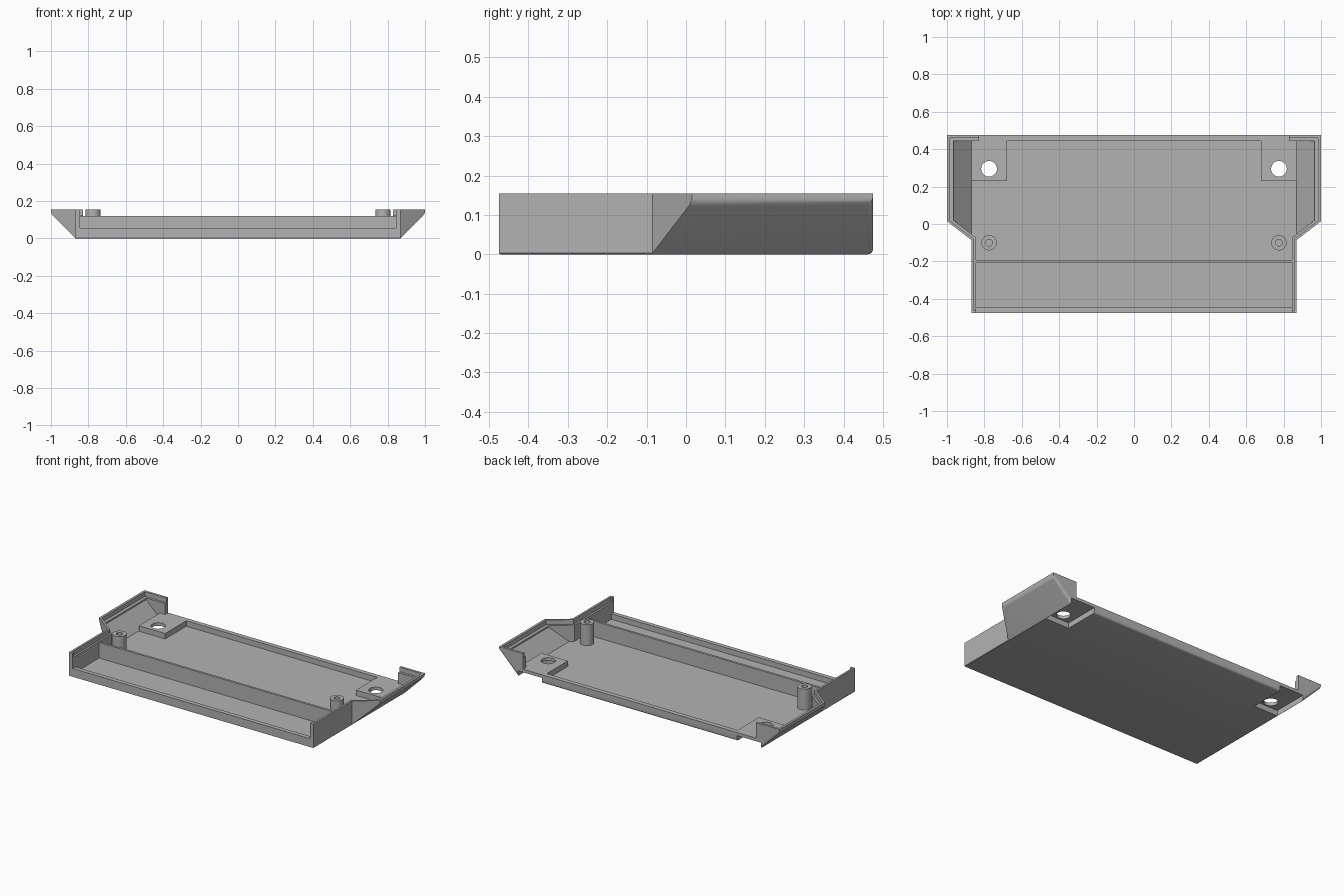
import bpy
import bmesh
import math
from mathutils import Vector

cube = bpy.data.objects.get("Cube")
if cube:
    bpy.data.objects.remove(cube, do_unlink=True)

H = 0.155          # overall height
FLOOR = 0.02       # floor thickness
LIP = 0.055        # height of the low front and back edges
BACK = 0.475       # half depth

grey = bpy.data.materials.new("mid grey plastic")
grey.use_nodes = True
colour = (0.45, 0.45, 0.45, 1)
grey.diffuse_color = colour
grey.node_tree.nodes["Principled BSDF"].inputs["Base Color"].default_value = colour


def add_object(name, bm):
    bmesh.ops.recalc_face_normals(bm, faces=bm.faces)
    mesh = bpy.data.meshes.new(name)
    bm.to_mesh(mesh)
    bm.free()
    mesh.materials.append(grey)
    obj = bpy.data.objects.new(name, mesh)
    bpy.context.collection.objects.link(obj)
    return obj


def prism(name, half, lo, hi, axis="z"):
    """Mirror a half outline in x and extrude it along z or y."""
    outline = half + [(-x, v) for x, v in reversed(half)]
    bm = bmesh.new()
    place = (lambda x, v: (x, v, lo)) if axis == "z" else (lambda x, v: (x, lo, v))
    face = bm.faces.new([bm.verts.new(place(x, v)) for x, v in outline])
    new = bmesh.ops.extrude_face_region(bm, geom=[face])["geom"]
    step = Vector((0, 0, hi - lo)) if axis == "z" else Vector((0, hi - lo, 0))
    bmesh.ops.translate(bm, verts=[g for g in new if isinstance(g, bmesh.types.BMVert)], vec=step)
    return add_object(name, bm)


def box(name, x, y, z):
    bm = bmesh.new()
    bmesh.ops.create_cube(bm, size=1)
    for v in bm.verts:
        v.co = [r[0] if c < 0 else r[1] for c, r in zip(v.co, (x, y, z))]
    return add_object(name, bm)


def cylinder(name, x, y, r, lo, hi):
    bm = bmesh.new()
    bmesh.ops.create_cone(bm, cap_ends=True, segments=40, radius1=r, radius2=r, depth=hi - lo)
    bmesh.ops.translate(bm, verts=bm.verts, vec=(x, y, (lo + hi) / 2))
    return add_object(name, bm)


def combine(obj, tool, operation):
    """Apply a boolean and remove the tool."""
    mod = obj.modifiers.new("cut", "BOOLEAN")
    mod.operation, mod.object, mod.solver = operation, tool, "EXACT"
    deps = bpy.context.evaluated_depsgraph_get()
    mesh = bpy.data.meshes.new_from_object(obj.evaluated_get(deps))
    obj.modifiers.clear()
    obj.data = mesh
    bpy.data.objects.remove(tool, do_unlink=True)


def round_edges(obj, radius, segments, rule):
    bm = bmesh.new()
    bm.from_mesh(obj.data)
    bmesh.ops.dissolve_limit(bm, angle_limit=0.01, verts=bm.verts, edges=bm.edges)
    edges = [e for e in bm.edges if rule(e.verts[0].co, e.verts[1].co)]
    bmesh.ops.bevel(bm, geom=edges, offset=radius, segments=segments, profile=0.5, affect="EDGES")
    bm.to_mesh(obj.data)
    bm.free()


# Outer shell: plan outline limited by a section with sloping wings
tray = prism("tray_shell", [(0.87, -BACK), (0.87, -0.085), (1, 0.015), (1, BACK)], -0.1, 0.3)
combine(tray, prism("section", [(0.867, 0), (0.867 + H, H)], -0.7, 0.7, "y"), "INTERSECT")


def back_or_wing_edge(a, b):
    at_back = min(a.y, b.y) > BACK - 0.001
    flat_bottom = max(a.z, b.z) < 0.001
    slope = abs(a.z - b.z) > 0.1 and abs(a.x - b.x) > 0.1
    wing = min(abs(a.x), abs(b.x)) > 0.999 and abs(a.z - b.z) < 0.001 and a.z < H - 0.01
    return (at_back and (flat_bottom or slope)) or wing


round_edges(tray, 0.014, 5, back_or_wing_edge)
round_edges(tray, 0.005, 2, lambda a, b: max(a.y, b.y) < -BACK + 0.001 and max(a.z, b.z) < 0.001)

# Main cavity and the thinner rim above it
cavity = prism("cavity", [(0.845, -0.447), (0.845, -0.073), (0.965, 0.02), (0.965, 0.445)], 0, 0.3)
combine(cavity, prism("section", [(0.87, FLOOR), (1.1, FLOOR + 0.23)], -0.7, 0.7, "y"), "INTERSECT")
combine(tray, cavity, "DIFFERENCE")
rim = [(0.857, -0.46), (0.857, -0.079), (0.985, 0.019), (0.985, 0.46)]
combine(tray, prism("rim_cut", rim, 0.125, 0.3), "DIFFERENCE")

# Low front and back edges
combine(tray, box("front_opening", (-0.845, 0.845), (-0.6, -0.43), (LIP, 0.3)), "DIFFERENCE")
combine(tray, box("back_opening", (-0.83, 0.83), (0.43, 0.6), (LIP, 0.3)), "DIFFERENCE")

# Raised screw pads, recessed from below and open at the back
for s in (-1, 1):
    def span(a, b):
        return tuple(sorted((s * a, s * b)))
    combine(tray, box("pad", span(0.68, 0.868), (0.23, 0.46), (0.01, LIP)), "UNION")
    combine(tray, box("recess", span(0.695, 0.866), (0.245, 0.6), (-0.1, 0.035)), "DIFFERENCE")
    combine(tray, cylinder("hole", s * 0.775, 0.295, 0.042, -0.1, 0.2), "DIFFERENCE")

# Cross partition and hollow posts
parts = [tray, box("cross_partition", (-0.846, 0.846), (-0.207, -0.192), (0.015, 0.12))]
for side, s in (("left", 1), ("right", -1)):
    post = cylinder(side + "_post", s * 0.775, -0.1, 0.041, 0.015, H)
    combine(post, cylinder("bore", s * 0.775, -0.1, 0.018, 0.04, 0.3), "DIFFERENCE")
    parts.append(post)

bpy.ops.object.select_all(action="DESELECT")
for obj in parts:
    obj.select_set(True)
bpy.context.view_layer.objects.active = tray
bpy.ops.object.shade_smooth_by_angle(angle=math.radians(30))
